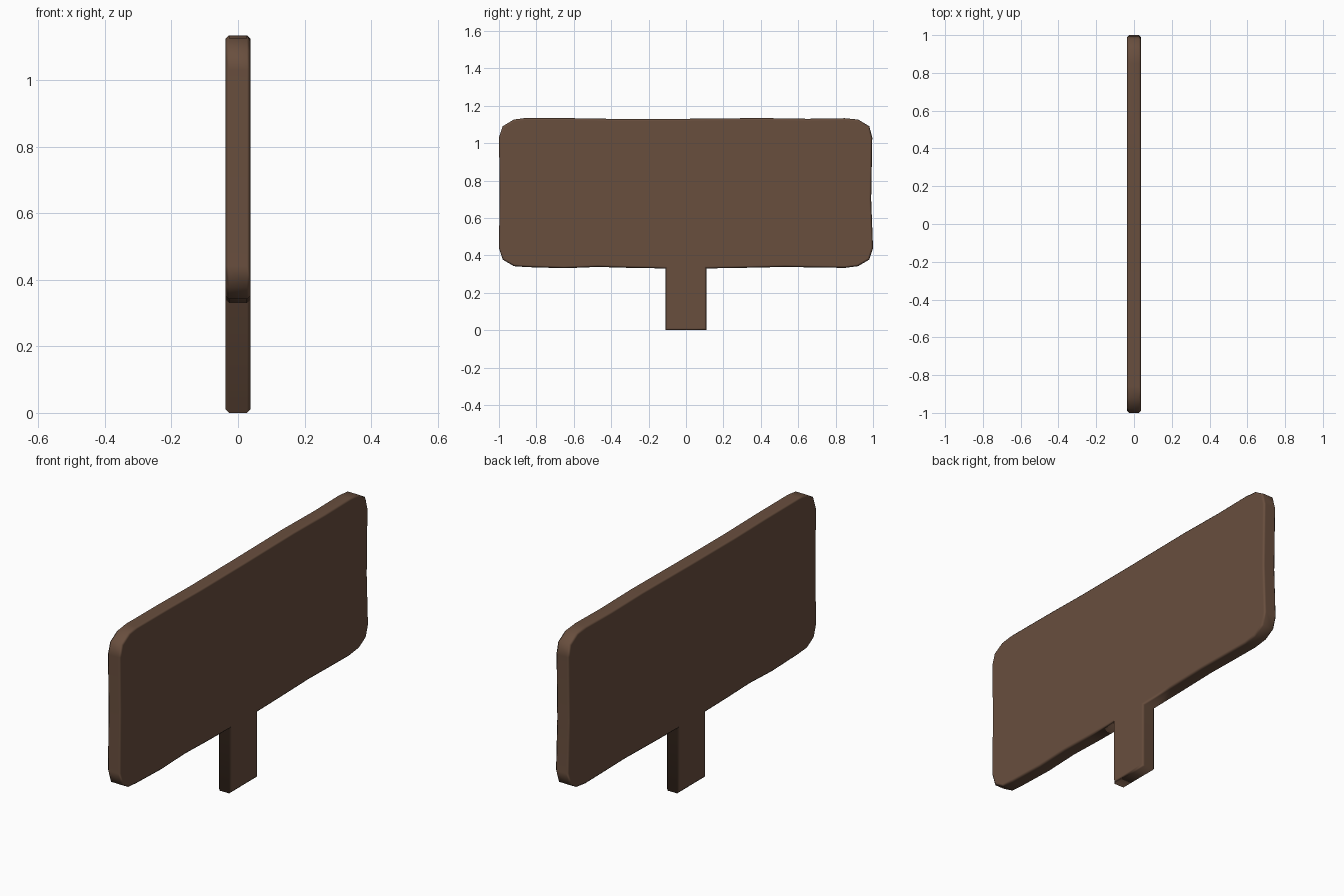
import bpy, bmesh

if "Cube" in bpy.data.objects:
    bpy.data.objects.remove(bpy.data.objects["Cube"])

HALF = 0.038      # half thickness of the plank
CHAMFER = 0.011

# Outline of the slightly uneven board and its post, as (y, z)
outline = [
    (-0.11, 0.0), (0.11, 0.0), (0.11, 0.33),
    (0.30, 0.333), (0.53, 0.338), (0.70, 0.335), (0.85, 0.333), (0.92, 0.342),
    (0.98, 0.377), (1.0, 0.44), (0.99, 0.70), (0.996, 1.03),
    (0.98, 1.09), (0.92, 1.126), (0.85, 1.133), (0.65, 1.13), (0.40, 1.134),
    (0.0, 1.13), (-0.35, 1.129), (-0.60, 1.133), (-0.86, 1.134), (-0.92, 1.126),
    (-0.98, 1.09), (-1.0, 1.03), (-0.996, 0.75), (-1.0, 0.44),
    (-0.98, 0.377), (-0.92, 0.342), (-0.85, 0.337), (-0.65, 0.331),
    (-0.47, 0.338), (-0.30, 0.333), (-0.11, 0.33),
]

# Signboard with post: extrude the outline through the thickness
bm = bmesh.new()
face = bm.faces.new([bm.verts.new((-HALF, y, z)) for y, z in outline])
ext = bmesh.ops.extrude_face_region(bm, geom=[face])
bmesh.ops.translate(bm, vec=(2 * HALF, 0, 0),
                    verts=[v for v in ext["geom"] if isinstance(v, bmesh.types.BMVert)])
bmesh.ops.recalc_face_normals(bm, faces=bm.faces)

# Chamfer the rims of both broad faces
rims = [e for e in bm.edges if abs(e.verts[0].co.x - e.verts[1].co.x) < 1e-5]
bmesh.ops.bevel(bm, geom=rims, offset=CHAMFER, segments=1,
                profile=0.5, affect='EDGES')
bmesh.ops.recalc_face_normals(bm, faces=bm.faces)

mesh = bpy.data.meshes.new("signboard")
bm.to_mesh(mesh)
bm.free()
for p in mesh.polygons:
    p.use_smooth = True
sign = bpy.data.objects.new("signboard", mesh)
bpy.context.collection.objects.link(sign)

# Keep the broad faces flat while the rim shades smoothly
normals = sign.modifiers.new("flat_faces", 'WEIGHTED_NORMAL')
normals.weight = 100

# Dark brown wood
wood = bpy.data.materials.new("wood")
wood.diffuse_color = (0.14, 0.077, 0.048, 1)
wood.use_nodes = True
wood.node_tree.nodes["Principled BSDF"].inputs["Base Color"].default_value = wood.diffuse_color
mesh.materials.append(wood)
